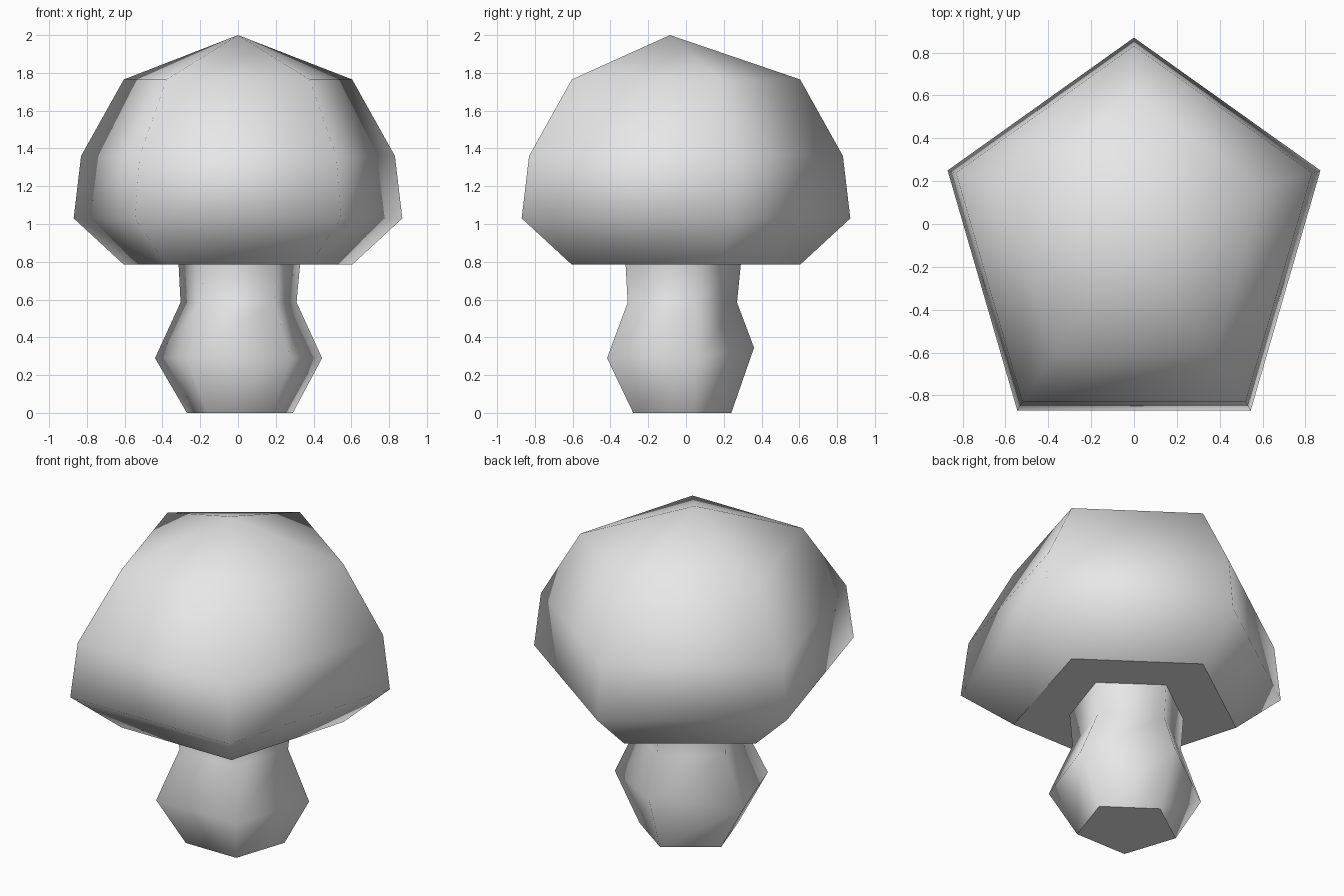
import bpy, bmesh
from math import sin, cos, tau

cube = bpy.data.objects.get("Cube")
if cube:
    bpy.data.objects.remove(cube, do_unlink=True)

grey = bpy.data.materials.new("plain_grey")
grey.use_nodes = True
grey.diffuse_color = (0.8, 0.8, 0.8, 1)
grey.node_tree.nodes["Principled BSDF"].inputs["Base Color"].default_value = (0.8, 0.8, 0.8, 1)


def loft(name, rings, apex=None):
    """Skin five-sided rings from bottom to top, with a flat sharp base."""
    bm = bmesh.new()
    loops = [[bm.verts.new(p) for p in ring] for ring in rings]
    base = bm.faces.new(loops[0][::-1])
    for low, high in zip(loops, loops[1:]):
        for i in range(5):
            j = (i + 1) % 5
            bm.faces.new((low[i], low[j], high[j], high[i]))
    if apex:
        tip = bm.verts.new(apex)
        for i in range(5):
            bm.faces.new((loops[-1][i], loops[-1][(i + 1) % 5], tip))
    for face in bm.faces:
        face.smooth = face is not base
    for edge in base.edges:
        edge.smooth = False
    mesh = bpy.data.meshes.new(name)
    bm.to_mesh(mesh)
    bm.free()
    mesh.materials.append(grey)
    obj = bpy.data.objects.new(name, mesh)
    bpy.context.collection.objects.link(obj)
    return obj


# Cap: one pentagon outline scaled at each height, closed by a low peak
outline = [(0, 0.87), (-0.87, 0.25), (-0.545, -0.87), (0.545, -0.87), (0.87, 0.25)]
cap_levels = [(0.785, 0.695), (1.03, 1), (1.36, 0.955), (1.765, 0.695)]
loft("mushroom_cap",
     [[(x * s, y * s, z) for x, y in outline] for z, s in cap_levels],
     apex=(0, -0.085, 2))

# Stem: pentagons given by height, half sizes and centre
stem_levels = [(0, 0.295, 0.287, 0.01, -0.047),
               (0.29, 0.465, 0.43, 0.003, -0.07),
               (0.585, 0.323, 0.32, 0.003, -0.05),
               (0.785, 0.338, 0.337, 0.007, -0.047)]
stem_rings = [[(cx - rx * sin(tau * i / 5), cy + ry * cos(tau * i / 5), z) for i in range(5)]
              for z, rx, ry, cx, cy in stem_levels]
# The back corner of the bulge sits a little higher
x, y, z = stem_rings[1][0]
stem_rings[1][0] = (x, y, z + 0.055)
loft("mushroom_stem", stem_rings)
